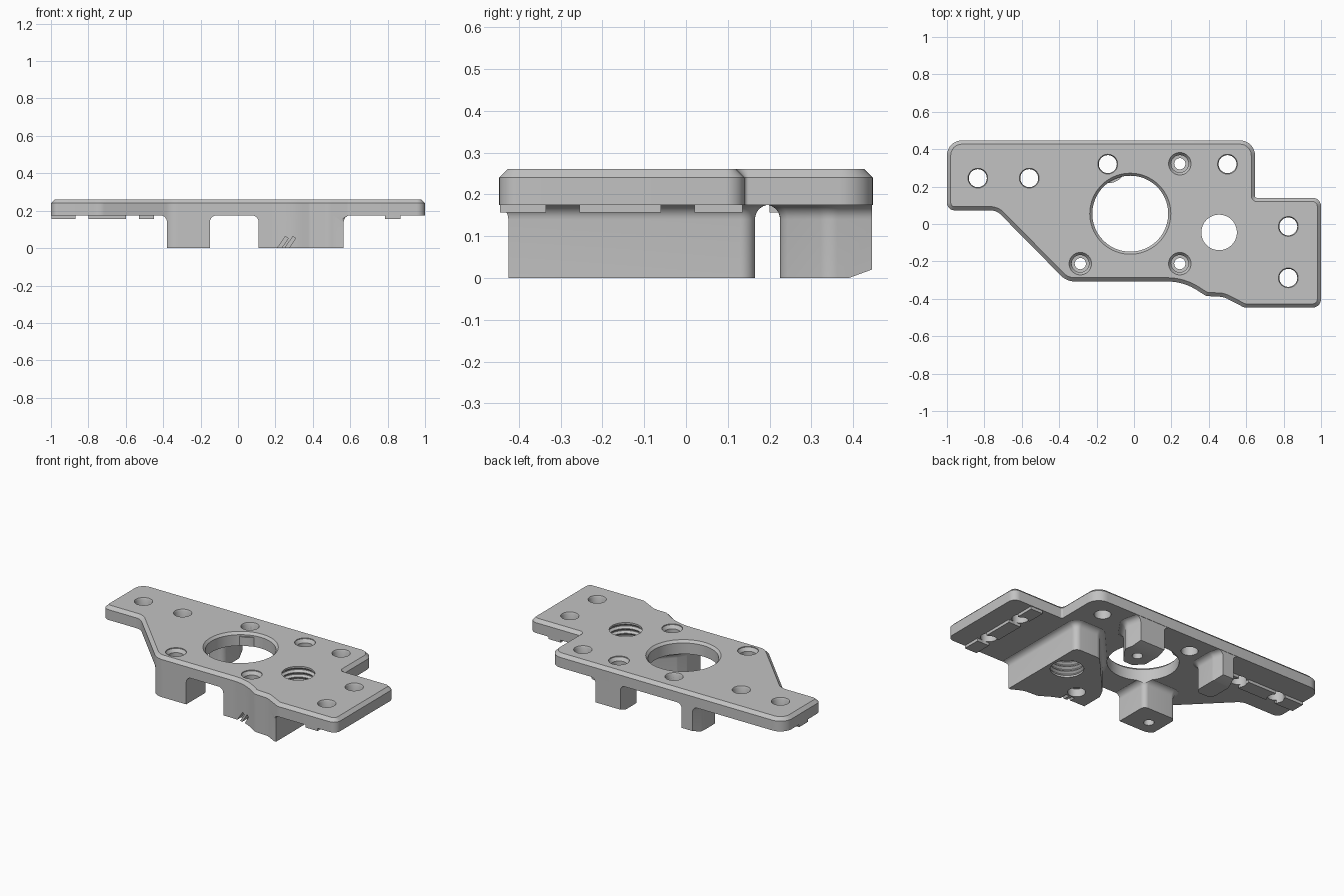
import bpy, bmesh, math
from mathutils import Vector

if "Cube" in bpy.data.objects:
    bpy.data.objects.remove(bpy.data.objects["Cube"], do_unlink=True)

grey = bpy.data.materials.new("mid grey")
grey.use_nodes = True
grey.diffuse_color = (0.54, 0.54, 0.54, 1)
grey.node_tree.nodes["Principled BSDF"].inputs["Base Color"].default_value = (0.54, 0.54, 0.54, 1)


def rounded(corners, steps=8):
    """Outline through (x, y, radius) corners, each turned into an exact arc."""
    out = []
    for i, (x, y, r) in enumerate(corners):
        p = Vector((x, y))
        a = (Vector(corners[i - 1][:2]) - p).normalized()
        b = (Vector(corners[(i + 1) % len(corners)][:2]) - p).normalized()
        if r == 0:
            out.append(p)
            continue
        half = a.angle(b) / 2
        cut, w = r / math.tan(half), math.sin(half)
        for k in range(steps + 1):
            t = k / steps
            u, v, s = (1 - t) ** 2, 2 * w * t * (1 - t), t * t
            out.append((u * (p + a * cut) + v * p + s * (p + b * cut)) / (u + v + s))
    return out


def grow(pts, d):
    """Offset a counter-clockwise outline outward by d."""
    out = []
    for i, p in enumerate(pts):
        e = (p - pts[i - 1]).normalized()
        f = (pts[(i + 1) % len(pts)] - p).normalized()
        n, m = Vector((e.y, -e.x)), Vector((f.y, -f.x))
        out.append(p + (n + m) * d / (1 + n.dot(m)))
    return out


def loft(name, pts, levels):
    """Solid from one outline, at (z, offset) levels from bottom to top."""
    bm = bmesh.new()
    rings = [[bm.verts.new((p.x, p.y, z)) for p in grow(pts, d)] for z, d in levels]
    for lo, hi in zip(rings, rings[1:]):
        for i in range(len(lo)):
            bm.faces.new((lo[i - 1], lo[i], hi[i], hi[i - 1]))
    bm.faces.new(rings[0][::-1])
    bm.faces.new(rings[-1])
    me = bpy.data.meshes.new(name)
    bm.to_mesh(me)
    bm.free()
    me.materials.append(grey)
    ob = bpy.data.objects.new(name, me)
    bpy.context.collection.objects.link(ob)
    return ob


def lathe(name, x, y, profile, sides=40):
    """Round solid about a vertical axis, from (z, radius) levels."""
    r0 = profile[0][1]
    k = math.cos(math.pi / sides)
    pts = [Vector((x + r0 * math.cos(2 * math.pi * i / sides),
                   y + r0 * math.sin(2 * math.pi * i / sides))) for i in range(sides)]
    return loft(name, pts, [(z, (r - r0) * k) for z, r in profile])


def box(name, x0, x1, y0, y1, z0, z1):
    pts = [Vector(p) for p in ((x0, y0), (x1, y0), (x1, y1), (x0, y1))]
    return loft(name, pts, [(z0, 0), (z1, 0)])


def combine(ob, other, op):
    m = ob.modifiers.new(op.lower(), "BOOLEAN")
    m.operation, m.object, m.solver = op, other, "EXACT"
    bpy.context.view_layer.objects.active = ob
    bpy.ops.object.modifier_apply(modifier=m.name)


BOTTOM, TOP, FILLET = 0.175, 0.26, 0.035

# plate with chamfered top edge
outline = rounded([
    (-1, 0.073, 0.04), (-0.735, 0.073, 0.08), (-0.36, -0.307, 0.1), (0.265, -0.307, 0.3),
    (0.385, -0.385, 0.04), (0.48, -0.39, 0.1), (0.59, -0.447, 0.04),
    (1, -0.447, 0.045), (1, 0.14, 0.045), (0.647, 0.14, 0.01), (0.647, 0.447, 0.08), (-1, 0.447, 0.08)])
plate = loft("plate", outline, [(BOTTOM, 0), (0.24, 0), (TOP, -0.02)])
footprint = loft("footprint_cutter", outline, [(-0.1, -0.002), (0.3, -0.002)])

# legs under the plate, flaring into it with a fillet
arc = [k * math.pi / 14 for k in range(7)]
flare = [(0, 0)] + [(BOTTOM - FILLET * (1 - math.sin(a)), FILLET * (1 - math.cos(a))) for a in arc]
flare.append((0.185, FILLET))
legs = {
    "front_right_leg": [(-0.38, -0.35, 0), (-0.15, -0.35, 0), (-0.15, -0.09, 0.03), (-0.38, -0.09, 0.03)],
    "back_right_leg": [(-0.38, 0.225, 0.04), (-0.26, 0.225, 0.04), (-0.26, 0.38, 0.04),
                       (-0.3, 0.5, 0), (-0.34, 0.5, 0), (-0.38, 0.37, 0.1)],
    "back_left_leg": [(0.15, 0.28, 0.02), (0.2, 0.225, 0.02), (0.27, 0.225, 0.04),
                      (0.35, 0.34, 0.05), (0.31, 0.5, 0), (0.15, 0.5, 0)],
    "threaded_block": [(0.11, -0.425, 0), (0.565, -0.425, 0), (0.565, 0.165, 0.035),
                       (0.39, 0.165, 0.05), (0.14, -0.11, 0.03), (0.11, -0.17, 0.02)],
}
parts = [plate]
for name, corners in legs.items():
    leg = loft(name, rounded(corners), flare)
    combine(leg, footprint, "INTERSECT")
    parts.append(leg)

# sloped toe on the back legs
toe = box("toe_cutter", -0.6, 0.6, 0, 0.2, -0.1, 0)
toe.location = (0, 0.39, 0)
toe.rotation_euler.x = math.radians(20)

# slanted slots in the front of the block
slots = []
for x in (0.235, 0.275):
    s = box("slot_cutter", -0.009, 0.009, -0.4, -0.27, -0.06, 0.045)
    s.location = (x, 0, 0.02)
    s.rotation_euler.y = math.radians(35)
    slots.append(s)

# locating rails, interrupted around the bolt holes
for name, spans in (("right_rail", ((-1, -0.87), (-0.8, -0.6), (-0.53, -0.45))),
                    ("left_rail", ((-0.445, -0.335), (-0.255, -0.06), (0.02, 0.135)))):
    for a, b in spans:
        rail = (box(name, a, b, 0.2, 0.29, 0.157, 0.18) if name == "right_rail"
                else box(name, 0.785, 0.87, a, b, 0.157, 0.18))
        combine(rail, footprint, "INTERSECT")
        parts.append(rail)

# bores
bore = lathe("centre_cutter", -0.02, 0.055, [(-0.1, 0.203), (0.245, 0.203), (0.28, 0.235)], 72)
cutters = []
for x, y in ((-0.835, 0.245), (-0.56, 0.245), (-0.14, 0.32), (0.5, 0.32), (0.825, -0.013), (0.825, -0.288)):
    cutters.append(lathe("bolt_cutter", x, y, [(-0.1, 0.048), (0.25, 0.048), (0.27, 0.058)]))
for x, y in ((0.245, 0.322), (-0.287, -0.212), (0.245, -0.212)):
    cutters.append(lathe("screw_cutter", x, y, [(-0.1, 0.03), (0.1, 0.03), (0.101, 0.046),
                                                (0.235, 0.046), (0.255, 0.06), (0.28, 0.06)]))
thread = [(-0.1, 0.095), (0.01, 0.095)]
for k in range(8):
    z = 0.012 + k * 0.03
    thread += [(z, 0.095), (z + 0.011, 0.108), (z + 0.016, 0.108), (z + 0.027, 0.095)]
cutters.append(lathe("thread_cutter", 0.455, -0.045, thread + [(0.28, 0.095)], 48))
cutters.append(lathe("pocket_cutter", 0.245, -0.212, [(-0.1, 0.05), (0.05, 0.05)]))

# collar round the bolt hole that overlaps the centre bore
collar = lathe("collar", -0.14, 0.32, [(0.18, 0.102), (0.235, 0.102)])
bpy.context.view_layer.update()

for ob in parts:
    combine(ob, bore, "DIFFERENCE")
parts.append(collar)
for ob in parts:
    extra = [toe] if ob.name.startswith("back") else slots if ob.name == "threaded_block" else []
    for c in cutters + extra:
        combine(ob, c, "DIFFERENCE")

# smooth shading with sharp edges kept, then clear the helpers
for c in cutters + slots + [toe, bore, footprint]:
    bpy.data.objects.remove(c, do_unlink=True)
bpy.ops.object.select_all(action="DESELECT")
for ob in parts:
    ob.select_set(True)
bpy.context.view_layer.objects.active = plate
bpy.ops.object.shade_smooth_by_angle(angle=math.radians(30))
